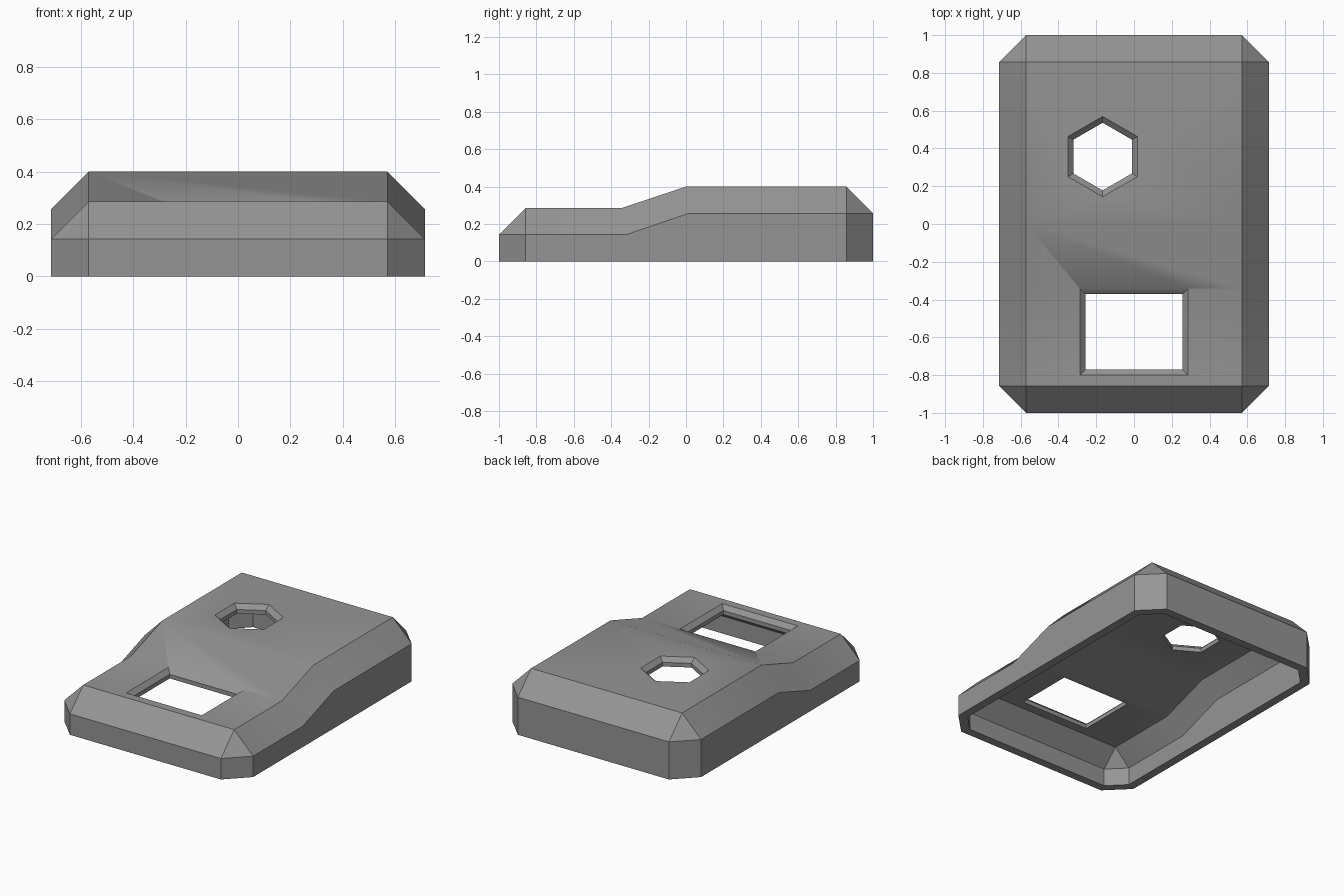
import bpy, bmesh, math

if "Cube" in bpy.data.objects:
    bpy.data.objects.remove(bpy.data.objects["Cube"])

WALL = 0.057   # shell thickness
BEVEL = 0.029  # chamfer round the openings

grey = bpy.data.materials.new("plain grey")
grey.diffuse_color = (0.3, 0.3, 0.3, 1)
grey.use_nodes = True
grey.node_tree.nodes["Principled BSDF"].inputs["Base Color"].default_value = grey.diffuse_color


def loft(name, loops):
    """Join equal-length closed loops into a capped solid."""
    bm = bmesh.new()
    rings = [[bm.verts.new(p) for p in loop] for loop in loops]
    for a, b in zip(rings, rings[1:]):
        for i in range(len(a)):
            j = (i + 1) % len(a)
            bm.faces.new((a[i], a[j], b[j], b[i]))
    bm.faces.new(rings[0])
    bm.faces.new(rings[-1])
    bmesh.ops.remove_doubles(bm, verts=bm.verts, dist=1e-5)
    bmesh.ops.recalc_face_normals(bm, faces=bm.faces)
    mesh = bpy.data.meshes.new(name)
    bm.to_mesh(mesh)
    bm.free()
    mesh.materials.append(grey)
    obj = bpy.data.objects.new(name, mesh)
    bpy.context.collection.objects.link(obj)
    return obj


def cover_body(name, t, base):
    """Stepped, chamfered body, offset inwards by t."""
    k = t * 0.414                       # offset along a 45 degree chamfer
    w, n = 0.714 - t, 0.571 - k         # wide and narrow half widths
    lo, hi, rise = 0.286 - t, 0.4 - t, 0.143 - t + k
    s = 0.16 * t
    # station: half width at the rim, y of rim, y of top, top height
    stations = [(n, -1 + t, -1 + t, lo - rise, True),
                (w, -0.857 + k, -0.857 + k, lo, False),
                (w, -0.32 + s, -0.343 + s, lo, False),
                (w, 0.015 + s, 0.0 + s, hi, False),
                (w, 0.857 - k, 0.857 - k, hi, False),
                (n, 1 - t, 1 - t, hi - rise, True)]
    loops = []
    for half, yr, yt, top, end in stations:
        rim = top if end else top - rise
        loops.append([(-half, yr, base), (-half, yr, rim), (-n, yt, top),
                      (n, yt, top), (half, yr, rim), (half, yr, base)])
    return loft(name, loops)


def opening(name, outline, top):
    """Straight hole flaring out at 45 degrees towards the top surface."""
    levels = [(0, 0.05), (0, top - BEVEL), (BEVEL + 0.02, top + 0.02)]
    return loft(name, [[(x, y, z) for x, y in outline(g)] for g, z in levels])


def rectangle(g):
    x, y0, y1 = 0.257 + g, -0.771 - g, -0.371 + g
    return [(-x, y0), (x, y0), (x, y1), (-x, y1)]


def hexagon(g):
    r = 0.179 + g / math.cos(math.pi / 6)
    return [(-0.166 + r * math.sin(i * math.pi / 3),
             0.357 + r * math.cos(i * math.pi / 3)) for i in range(6)]


# Outer cover and everything cut from it
cover = cover_body("cover_shell", 0, 0)
cutters = [cover_body("cavity_cutter", WALL, -0.1),
           opening("window_cutter", rectangle, 0.286),
           opening("hex_hole_cutter", hexagon, 0.4)]
bpy.context.view_layer.objects.active = cover
cover.select_set(True)
for c in cutters:
    mod = cover.modifiers.new(c.name, 'BOOLEAN')
    mod.operation, mod.solver, mod.object = 'DIFFERENCE', 'EXACT', c
    bpy.ops.object.modifier_apply(modifier=mod.name)
    bpy.data.objects.remove(c)

# Soften only the gentle step
bpy.ops.object.shade_smooth_by_angle(angle=math.radians(30))
